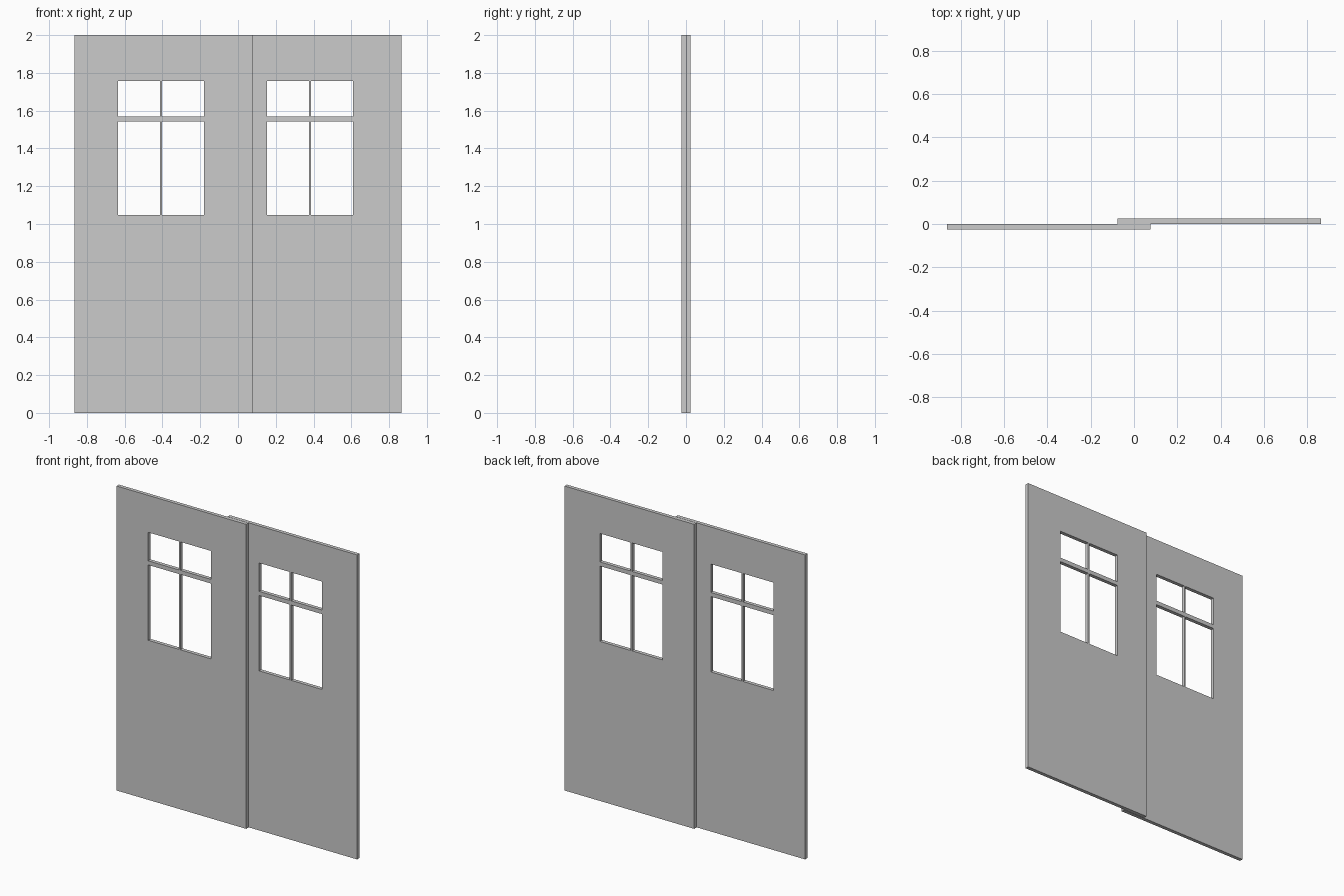
import bpy, bmesh

if "Cube" in bpy.data.objects:
    bpy.data.objects.remove(bpy.data.objects["Cube"])

WIDTH, HEIGHT, THICK = 0.942, 2.0, 0.024
HALF_SPAN, HALF_DEPTH = 0.865, 0.025

# Grid lines of one door leaf; pane columns and rows are left open
xs = [0, 0.230, 0.452, 0.463, 0.685, WIDTH]
zs = [0, 1.048, 1.543, 1.570, 1.757, HEIGHT]
OPEN = (1, 3)


def door_mesh():
    bm = bmesh.new()
    grid = [[bm.verts.new((x, 0, z)) for z in zs] for x in xs]
    for i in range(len(xs) - 1):
        for j in range(len(zs) - 1):
            if not (i in OPEN and j in OPEN):
                bm.faces.new((grid[i][j], grid[i + 1][j],
                              grid[i + 1][j + 1], grid[i][j + 1]))
    # Thicken the leaf backwards
    ext = bmesh.ops.extrude_face_region(bm, geom=bm.faces[:], use_keep_orig=True)
    verts = [g for g in ext["geom"] if isinstance(g, bmesh.types.BMVert)]
    bmesh.ops.translate(bm, verts=verts, vec=(0, THICK, 0))
    bmesh.ops.recalc_face_normals(bm, faces=bm.faces[:])
    mesh = bpy.data.meshes.new("sliding_door")
    bm.to_mesh(mesh)
    bm.free()
    return mesh


# Two identical leaves, overlapping in the middle on separate tracks
leaf = door_mesh()
for name, x, y in (("front_left_door", -HALF_SPAN, -HALF_DEPTH),
                   ("rear_right_door", HALF_SPAN - WIDTH, HALF_DEPTH - THICK)):
    obj = bpy.data.objects.new(name, leaf)
    obj.location = (x, y, 0)
    bpy.context.collection.objects.link(obj)
